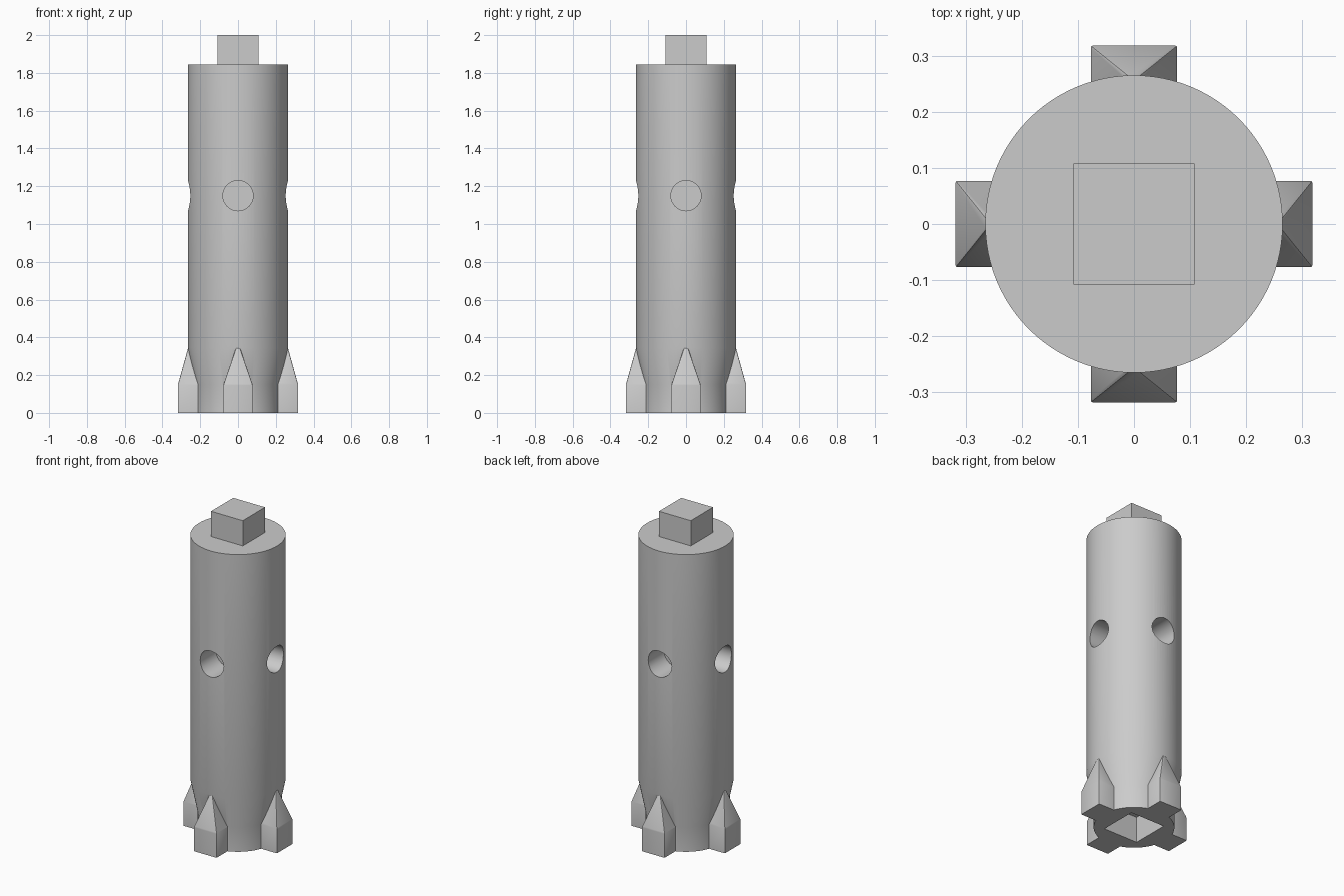
import bpy, bmesh, math
from mathutils import Matrix

cube = bpy.data.objects.get("Cube")
if cube:
    bpy.data.objects.remove(cube, do_unlink=True)

gray = bpy.data.materials.new("plain_gray")
gray.use_nodes = True
gray.diffuse_color = (0.6, 0.6, 0.6, 1)
gray.node_tree.nodes["Principled BSDF"].inputs["Base Color"].default_value = gray.diffuse_color

SIDES = 96
RADIUS, FOOT_RADIUS = 0.265, 0.225
SHOULDER, FIN_TOP, TOP = 0.15, 0.345, 1.845


def make_object(name, bm):
    bmesh.ops.recalc_face_normals(bm, faces=bm.faces[:])
    mesh = bpy.data.meshes.new(name)
    bm.to_mesh(mesh)
    bm.free()
    mesh.materials.append(gray)
    obj = bpy.data.objects.new(name, mesh)
    bpy.context.collection.objects.link(obj)
    return obj


def loft(name, rings, bevel=0):
    """Skin a stack of equal-length rings and cap both ends."""
    bm = bmesh.new()
    loops = [[bm.verts.new(p) for p in ring] for ring in rings]
    for low, high in zip(loops, loops[1:]):
        for i in range(len(low)):
            j = (i + 1) % len(low)
            bm.faces.new((low[i], low[j], high[j], high[i]))
    bm.faces.new(loops[0][::-1])
    bm.faces.new(loops[-1])
    if bevel:
        # soften only the outer edges, leaving the buried ones and the base sharp
        edges = [e for e in bm.edges
                 if all(v.co.x > 0.25 for v in e.verts) and any(v.co.z > 0 for v in e.verts)]
        bmesh.ops.bevel(bm, geom=edges, offset=bevel, segments=2, affect='EDGES', profile=0.5)
    return make_object(name, bm)


def circle(r, z):
    return [(r * math.cos(a), r * math.sin(a), z)
            for a in (2 * math.pi * i / SIDES for i in range(SIDES))]


def rectangle(x0, x1, half, z):
    return [(x0, -half, z), (x1, -half, z), (x1, half, z), (x0, half, z)]


def combine(target, tool, operation):
    mod = target.modifiers.new("combine", 'BOOLEAN')
    mod.operation, mod.solver, mod.object = operation, 'EXACT', tool
    bpy.context.view_layer.objects.active = target
    bpy.ops.object.modifier_apply(modifier=mod.name)
    bpy.data.objects.remove(tool, do_unlink=True)


# Round column with a tapered foot
column = loft("column", [circle(FOOT_RADIUS, 0), circle(FOOT_RADIUS, SHOULDER),
                         circle(RADIUS, FIN_TOP), circle(RADIUS, TOP)])

for k in range(4):
    turn = Matrix.Rotation(k * math.pi / 2, 4, 'Z')

    # Pointed fin around the foot
    fin = loft("fin", [rectangle(0.15, 0.318, 0.077, 0),
                       rectangle(0.15, 0.318, 0.077, SHOULDER),
                       rectangle(0.2, 0.264, 0.01, FIN_TOP)], bevel=0.004)
    fin.data.transform(turn)
    combine(column, fin, 'UNION')

    # Blind round hole in the side
    bm = bmesh.new()
    bmesh.ops.create_cone(bm, cap_ends=True, segments=48, radius1=0.08, radius2=0.08, depth=0.3,
                          matrix=turn @ Matrix.Translation((0.25, 0, 1.15))
                          @ Matrix.Rotation(math.pi / 2, 4, 'Y'))
    combine(column, make_object("hole_cutter", bm), 'DIFFERENCE')

# Square socket underneath
socket = loft("socket_cutter", [rectangle(-0.117, 0.117, 0.117, z) for z in (-0.1, 0.16)])
combine(column, socket, 'DIFFERENCE')

# Square peg on top
peg = loft("peg", [rectangle(-0.108, 0.108, 0.108, z) for z in (TOP - 0.02, 2.0)])
combine(column, peg, 'UNION')

bpy.ops.object.select_all(action='DESELECT')
column.select_set(True)
bpy.context.view_layer.objects.active = column
bpy.ops.object.shade_smooth_by_angle(angle=math.radians(25))
